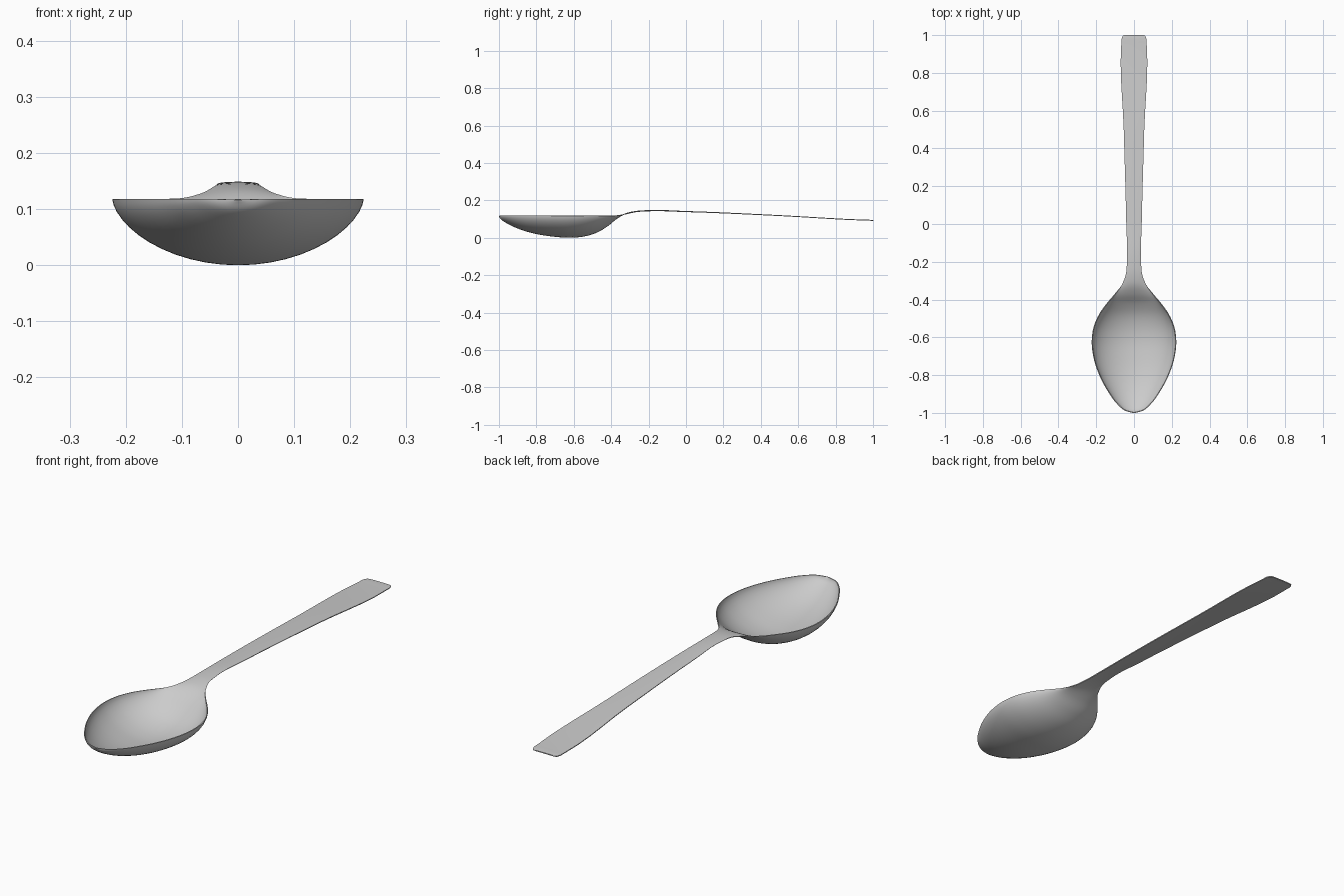
import bpy
import bmesh
import math
from mathutils import Vector

if "Cube" in bpy.data.objects:
    bpy.data.objects.remove(bpy.data.objects["Cube"], do_unlink=True)

THICKNESS = 0.004
ACROSS = 24      # strips across the spoon
STEPS = 5        # sections between two stations

# Stations from bowl tip to handle end: y, half width, edge height, centre height
STATIONS = [
    (-1, 0, .117, .117),
    (-.985, .05, .118, .097),
    (-.95, .09, .118, .075),
    (-.88, .14, .118, .044),
    (-.8, .182, .118, .022),
    (-.7, .214, .118, .007),
    (-.62, .222, .118, .002),
    (-.55, .213, .118, .008),
    (-.48, .184, .118, .028),
    (-.42, .142, .118, .063),
    (-.37, .1, .119, .103),
    (-.32, .063, .127, .13),
    (-.27, .043, .138, .141),
    (-.2, .036, .143, .146),
    (0, .04, .139, .141),
    (.5, .054, .118, .119),
    (.95, .067, .094, .095),
    (.985, .064, .093, .094),
    (.997, .057, .092, .093),
    (1, .045, .092, .093),
]


def spline(points, steps):
    """Centripetal-style smooth curve through the points, limited slopes."""
    pts = [Vector(p) for p in points]
    # Chord lengths in plan keep unevenly spaced stations from overshooting
    chord = [(b.xy - a.xy).length for a, b in zip(pts, pts[1:])]
    slope = [(b - a) / d for a, b, d in zip(pts, pts[1:], chord)]
    tangent = [slope[0]]
    for i in range(1, len(pts) - 1):
        before, after = chord[i - 1], chord[i]
        tangent.append((slope[i - 1] * after + slope[i] * before) / (before + after))
    tangent.append(slope[-1])
    out = [pts[0]]
    for i, d in enumerate(chord):
        a, b = pts[i], pts[i + 1]
        for k in range(1, steps + 1):
            t = k / steps
            ease = t * t * (3 - 2 * t)
            out.append(a.lerp(b, ease)
                       + tangent[i] * (d * t * (1 - t) ** 2)
                       - tangent[i + 1] * (d * t * t * (1 - t)))
    return out


def make_material(name, colour):
    mat = bpy.data.materials.new(name)
    mat.use_nodes = True
    mat.diffuse_color = colour
    mat.node_tree.nodes["Principled BSDF"].inputs["Base Color"].default_value = colour
    return mat


# Loft one curved sheet through bowl, neck and handle
bm = bmesh.new()
rows = []
for y, width, edge, centre in spline(STATIONS, STEPS):
    row = []
    for k in range(ACROSS + 1):
        angle = math.pi * (k / ACROSS - 0.5)
        bulge = max(math.cos(angle), 0) ** 1.24
        row.append(bm.verts.new((width * math.sin(angle), y,
                                 edge + (centre - edge) * bulge)))
    rows.append(row)
for low, high in zip(rows, rows[1:]):
    for k in range(ACROSS):
        bm.faces.new((low[k], low[k + 1], high[k + 1], high[k]))
bmesh.ops.remove_doubles(bm, verts=bm.verts, dist=1e-5)

mesh = bpy.data.meshes.new("spoon")
bm.to_mesh(mesh)
bm.free()
spoon = bpy.data.objects.new("spoon", mesh)
bpy.context.collection.objects.link(spoon)
mesh.materials.append(make_material("brushed steel", (0.6, 0.6, 0.6, 1)))

# Give the sheet its metal thickness and shade it smooth
bpy.ops.object.select_all(action="DESELECT")
spoon.select_set(True)
bpy.context.view_layer.objects.active = spoon
shell = spoon.modifiers.new("metal thickness", "SOLIDIFY")
shell.thickness = THICKNESS
shell.offset = 0
bpy.ops.object.modifier_apply(modifier=shell.name)
bpy.ops.object.shade_smooth_by_angle(angle=math.radians(40))
